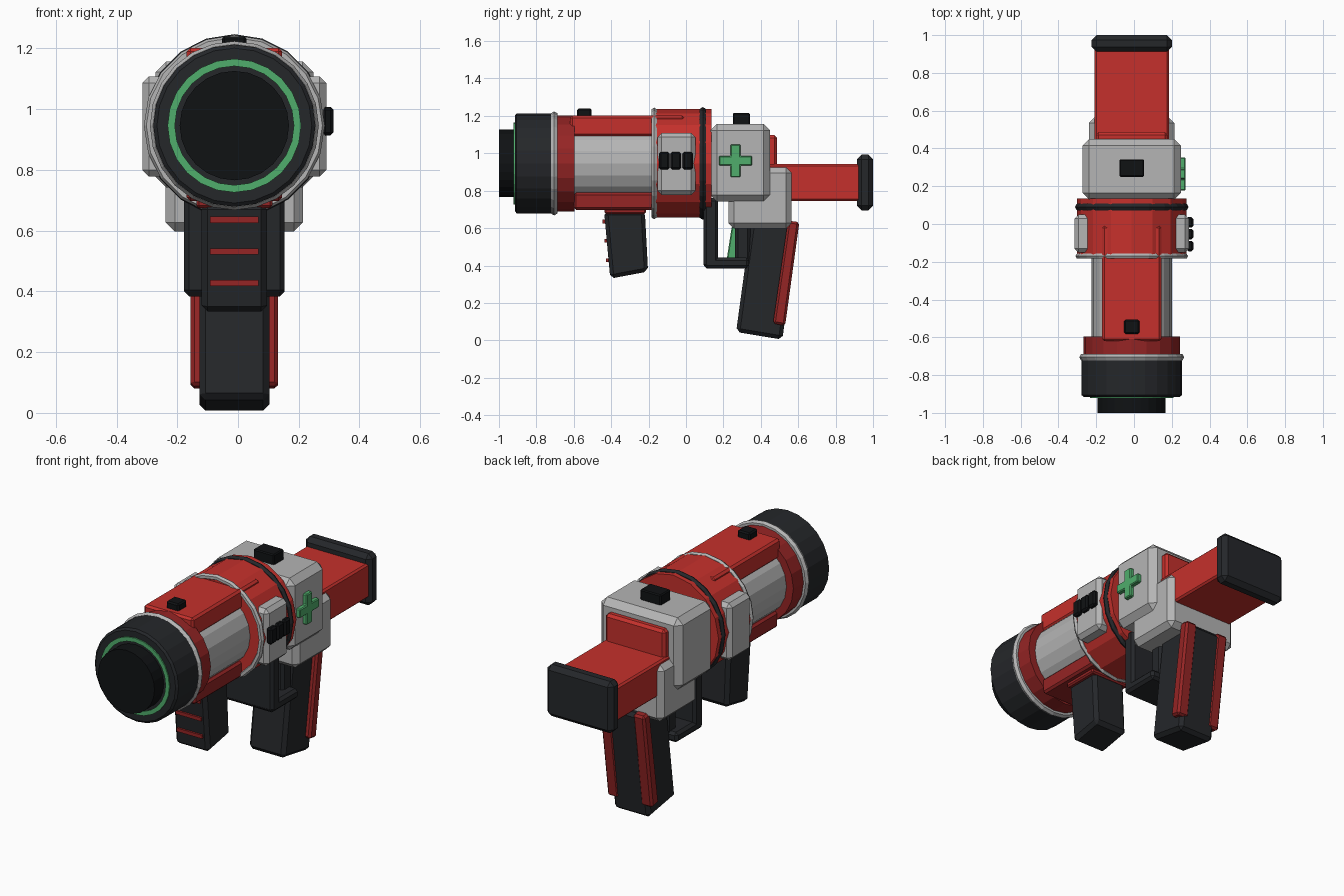
import bpy, bmesh, math
from mathutils import Matrix

if "Cube" in bpy.data.objects:
    bpy.data.objects.remove(bpy.data.objects["Cube"])

CX, CZ = -0.012, 0.946   # barrel axis


def material(name, r, g, b):
    m = bpy.data.materials.new(name)
    m.diffuse_color = (r, g, b, 1)
    m.use_nodes = True
    m.node_tree.nodes["Principled BSDF"].inputs["Base Color"].default_value = m.diffuse_color
    return m


RED = material("red", 0.56, 0.03, 0.025)
DARK_RED = material("dark_red", 0.3, 0.018, 0.018)
BLACK = material("black", 0.018, 0.02, 0.023)
JET = material("jet", 0.005, 0.006, 0.007)
GREEN = material("green", 0.08, 0.42, 0.15)
LIGHT = material("light_grey", 0.46, 0.46, 0.46)


def finish(name, bm, mat, bevel=0):
    bmesh.ops.recalc_face_normals(bm, faces=bm.faces)
    me = bpy.data.meshes.new(name)
    bm.to_mesh(me)
    bm.free()
    ob = bpy.data.objects.new(name, me)
    bpy.context.collection.objects.link(ob)
    me.materials.append(mat)
    if bevel:
        mod = ob.modifiers.new("bevel", 'BEVEL')
        mod.width, mod.segments = bevel, 1
    return ob


def prism(name, pts, x0, x1, mat, bevel=0):
    """Extrude a (y, z) outline from x0 to x1, measured from the centre line."""
    bm = bmesh.new()
    a = [bm.verts.new((CX + x0, y, z)) for y, z in pts]
    b = [bm.verts.new((CX + x1, y, z)) for y, z in pts]
    bm.faces.new(a)
    bm.faces.new(b[::-1])
    n = len(pts)
    for i in range(n):
        j = (i + 1) % n
        bm.faces.new((a[i], b[i], b[j], a[j]))
    return finish(name, bm, mat, bevel)


def box(name, x0, x1, y0, y1, z0, z1, mat, bevel=0):
    return prism(name, [(y0, z0), (y1, z0), (y1, z1), (y0, z1)], x0, x1, mat, bevel)


def lathe(name, prof, mat, n=20, closed=False):
    """Spin an (r, y) profile about the barrel axis; open profiles get end caps."""
    bm = bmesh.new()
    rings = []
    for r, y in prof:
        rings.append([bm.verts.new((CX + r * math.sin(2 * math.pi * k / n), y,
                                    CZ + r * math.cos(2 * math.pi * k / n))) for k in range(n)])
    pairs = list(zip(rings, rings[1:]))
    if closed:
        pairs.append((rings[-1], rings[0]))
    else:
        bm.faces.new(rings[0])
        bm.faces.new(rings[-1])
    for a, b in pairs:
        for k in range(n):
            j = (k + 1) % n
            bm.faces.new((a[k], a[j], b[j], b[k]))
    return finish(name, bm, mat)


def band(name, r, y, t, mat, n=20):
    """Thin hexagonal-section ring."""
    prof = [(r + t * math.cos(i * math.pi / 3), y + t * math.sin(i * math.pi / 3)) for i in range(6)]
    return lathe(name, prof, mat, n, True)


# Barrel and muzzle
lathe("muzzle_core", [(0.18, -1.0), (0.18, -0.9)], JET, 24)
lathe("muzzle_glow_ring", [(0.196, -0.922), (0.22, -0.922), (0.22, -0.9), (0.196, -0.9)], GREEN, 24, True)
lathe("muzzle", [(0.255, -0.915), (0.267, -0.905), (0.267, -0.71)], BLACK, 24)
band("muzzle_band", 0.258, -0.705, 0.02, LIGHT, 24)
lathe("front_collar", [(0.256, -0.71), (0.256, -0.595)], DARK_RED)
lathe("barrel", [(0.212, -0.62), (0.212, -0.15)], LIGHT)
lathe("rear_barrel", [(0.29, -0.175), (0.29, 0.135)], RED, 16)
band("rear_barrel_front_band", 0.282, -0.17, 0.016, LIGHT)
band("rear_barrel_back_band", 0.281, 0.09, 0.02, BLACK)

# Long plates above and below the barrel
box("top_plate", -0.157, 0.157, -0.62, -0.01, 1.09, 1.202, RED, 0.012)
box("bottom_plate", -0.157, 0.157, -0.6, -0.15, 0.697, 0.79, DARK_RED, 0.012)

# Sights
box("front_sight", -0.04, 0.04, -0.582, -0.505, 1.19, 1.24, JET, 0.008)
box("rear_sight", -0.066, 0.066, 0.25, 0.342, 1.14, 1.215, JET, 0.006)

# Side panels, with three dark keys on the right one
for side, s in (("left", -1), ("right", 1)):
    x = sorted((s * 0.2, s * 0.303))
    box(side + "_panel", x[0], x[1], -0.152, 0.05, 0.778, 1.108, LIGHT, 0.022)
for i in range(3):
    y = -0.145 + i * 0.063
    box("panel_key_%d" % (i + 1), 0.29, 0.326, y, y + 0.056, 0.913, 1.008, JET, 0.01)

# Receiver and its lower housing
box("receiver", -0.26, 0.26, 0.13, 0.45, 0.743, 1.157, LIGHT, 0.035)
box("lower_housing", -0.226, 0.226, 0.227, 0.565, 0.597, 0.925, LIGHT, 0.03)

# Green cross on the right side
cy, cz, a, w = 0.265, 0.96, 0.088, 0.026
prism("green_cross", [(cy + p, cz + q) for p, q in (
    (-w, -a), (w, -a), (w, -w), (a, -w), (a, w), (w, w),
    (w, a), (-w, a), (-w, w), (-a, w), (-a, -w), (-w, -w))], 0.25, 0.284, GREEN, 0.005)

# Shoulder stock
box("stock_mount", -0.19, 0.19, 0.43, 0.487, 0.76, 1.097, RED, 0.015)
box("stock_beam", -0.197, 0.197, 0.44, 0.94, 0.745, 0.943, RED, 0.01)
box("stock_pad", -0.212, 0.212, 0.913, 1.0, 0.695, 0.993, BLACK, 0.025)

# Pistol grip with red strips along its rear edges
prism("pistol_grip", [(0.268, 0.045), (0.515, 0.004), (0.6, 0.63), (0.352, 0.66)], -0.115, 0.115, BLACK, 0.02)
for side, s in (("left", -1), ("right", 1)):
    x = sorted((s * 0.07, s * 0.144))
    prism(side + "_grip_strip", [(0.465, 0.09), (0.53, 0.078), (0.606, 0.632), (0.545, 0.64)],
          x[0], x[1], DARK_RED, 0.012)

# Trigger guard and trigger
box("guard_front_post", -0.165, 0.165, 0.094, 0.172, 0.39, 0.76, BLACK, 0.015)
box("guard_bottom", -0.165, 0.165, 0.096, 0.338, 0.384, 0.442, BLACK, 0.015)
box("guard_rear_post", -0.115, 0.115, 0.262, 0.345, 0.41, 0.64, BLACK, 0.015)
prism("trigger", [(0.218, 0.435), (0.275, 0.435), (0.275, 0.61), (0.245, 0.61)], -0.045, 0.045, GREEN, 0.006)

# Front grip with red ribs
box("front_grip_mount", -0.125, 0.125, -0.435, -0.215, 0.675, 0.72, DARK_RED, 0.008)
prism("front_grip", [(-0.438, 0.69), (-0.22, 0.69), (-0.203, 0.368), (-0.405, 0.33)], -0.108, 0.108, BLACK, 0.02)
for i, z in enumerate((0.636, 0.532, 0.428)):
    y = -0.438 + (0.69 - z) * 0.09
    box("front_grip_rib_%d" % (i + 1), -0.08, 0.08, y - 0.012, y + 0.02, z - 0.01, z + 0.01, DARK_RED)
